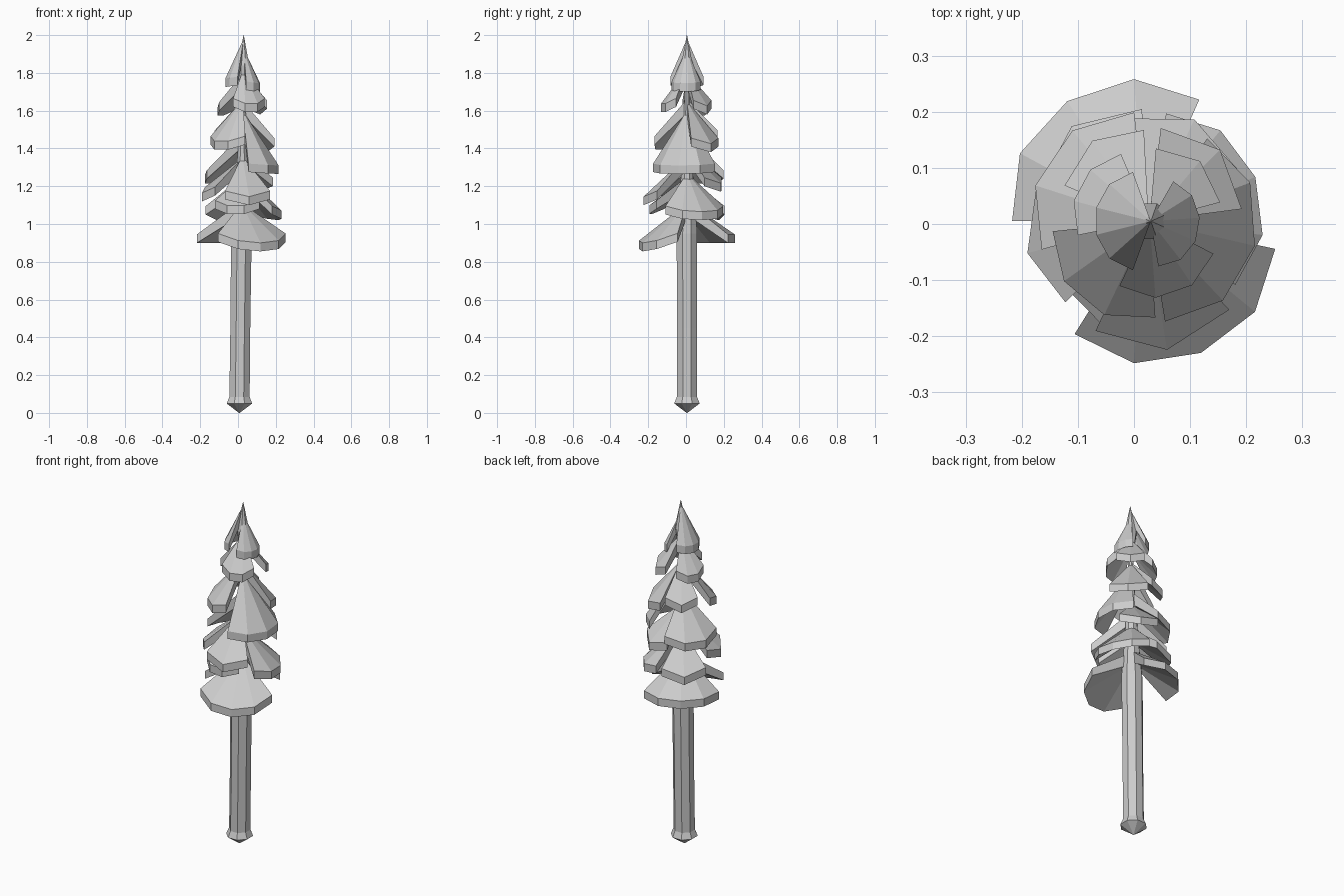
import bpy, bmesh
from math import cos, sin, radians

default_cube = bpy.data.objects.get("Cube")
if default_cube:
    bpy.data.objects.remove(default_cube, do_unlink=True)

grey = bpy.data.materials.new("plain_grey")
grey.use_nodes = True
grey.diffuse_color = (0.6, 0.6, 0.6, 1)
grey.node_tree.nodes["Principled BSDF"].inputs["Base Color"].default_value = (0.6, 0.6, 0.6, 1)


def finish(bm, name):
    """Turn a bmesh into a flat-shaded object."""
    bmesh.ops.recalc_face_normals(bm, faces=bm.faces)
    mesh = bpy.data.meshes.new(name)
    bm.to_mesh(mesh)
    bm.free()
    mesh.materials.append(grey)
    obj = bpy.data.objects.new(name, mesh)
    bpy.context.collection.objects.link(obj)
    return obj


def axis_x(z):
    """The stem leans slightly sideways towards the top."""
    return 0.007 + 0.0115 * z


def make_trunk(profile, sides=8):
    """Stack rings along the leaning axis and close both ends."""
    bm = bmesh.new()
    rings = []
    for radius, z in profile:
        rings.append([bm.verts.new((axis_x(z) + radius * cos(radians(a)),
                                    0.005 + radius * sin(radians(a)), z))
                      for a in [360 * (i + 0.5) / sides for i in range(sides)]])
    for low, high in zip(rings, rings[1:]):
        for i in range(sides):
            j = (i + 1) % sides
            bm.faces.new((low[i], low[j], high[j], high[i]))
    bm.faces.new(rings[0][::-1])
    bm.faces.new(rings[-1])
    return finish(bm, "trunk")


def make_bough(name, middle, span, radius, z_rim, z_apex, droop=0.03, thick=0.045):
    """A thick slice of a cone: apex on the stem, rim hanging lowest in its middle."""
    bm = bmesh.new()
    x, y = axis_x(z_apex), 0.005
    steps = max(2, round(span / 30))
    upper, lower = [], []
    for i in range(steps + 1):
        t = 2 * i / steps - 1
        angle = radians(middle + t * span / 2)
        reach = radius * (1 - 0.07 * t ** 4)
        px, py = x + reach * cos(angle), y + reach * sin(angle)
        z = z_rim + droop * t * t
        upper.append(bm.verts.new((px, py, z + thick)))
        lower.append(bm.verts.new((px, py, z)))
    top = bm.verts.new((x, y, z_apex))
    under = bm.verts.new((x, y, z_apex - 1.6 * thick))
    for i in range(steps):
        bm.faces.new((top, upper[i], upper[i + 1]))
        bm.faces.new((under, lower[i + 1], lower[i]))
        bm.faces.new((upper[i], lower[i], lower[i + 1], upper[i + 1]))
    for end in (0, -1):
        bm.faces.new((top, upper[end], lower[end], under))
    return finish(bm, name)


# Trunk with a pointed root end, a flared foot, a thin upper stem and a spire
make_trunk([(0.002, 0), (0.073, 0.05), (0.058, 0.085), (0.057, 0.45),
            (0.059, 0.95), (0.038, 1.2), (0.022, 1.45), (0.013, 1.7),
            (0.034, 1.84), (0.001, 2)])

# Boughs: middle angle, angular span, radius, rim height, apex height, droop
boughs = {
    "lowest_front": (293, 110, 0.255, 0.855, 1.11, 0.05),
    "lowest_back": (123, 114, 0.255, 0.90, 1.12, 0),
    "low_side": (22, 115, 0.21, 1.02, 1.27),
    "low_back": (128, 72, 0.215, 1.02, 1.25),
    "low_front": (260, 80, 0.20, 1.05, 1.25),
    "middle_front": (279, 68, 0.232, 1.10, 1.36),
    "middle_side": (195, 60, 0.22, 1.12, 1.35),
    "middle_rear": (65, 70, 0.20, 1.17, 1.40),
    "middle_back": (146, 98, 0.21, 1.21, 1.48),
    "high_side": (347, 135, 0.195, 1.265, 1.60, 0.01),
    "high_front": (230, 88, 0.185, 1.39, 1.66),
    "high_rear": (45, 75, 0.18, 1.38, 1.65),
    "high_back": (125, 64, 0.175, 1.42, 1.66),
    "upper_front": (289, 88, 0.137, 1.59, 1.82),
    "upper_back": (152, 78, 0.14, 1.57, 1.80),
    "upper_rear": (50, 70, 0.14, 1.58, 1.80),
    "crown_left": (350, 140, 0.088, 1.70, 1.93, 0.01),
    "crown_right": (180, 140, 0.1, 1.725, 1.98, 0.01),
}
for label, shape in boughs.items():
    make_bough(label + "_bough", *shape)
